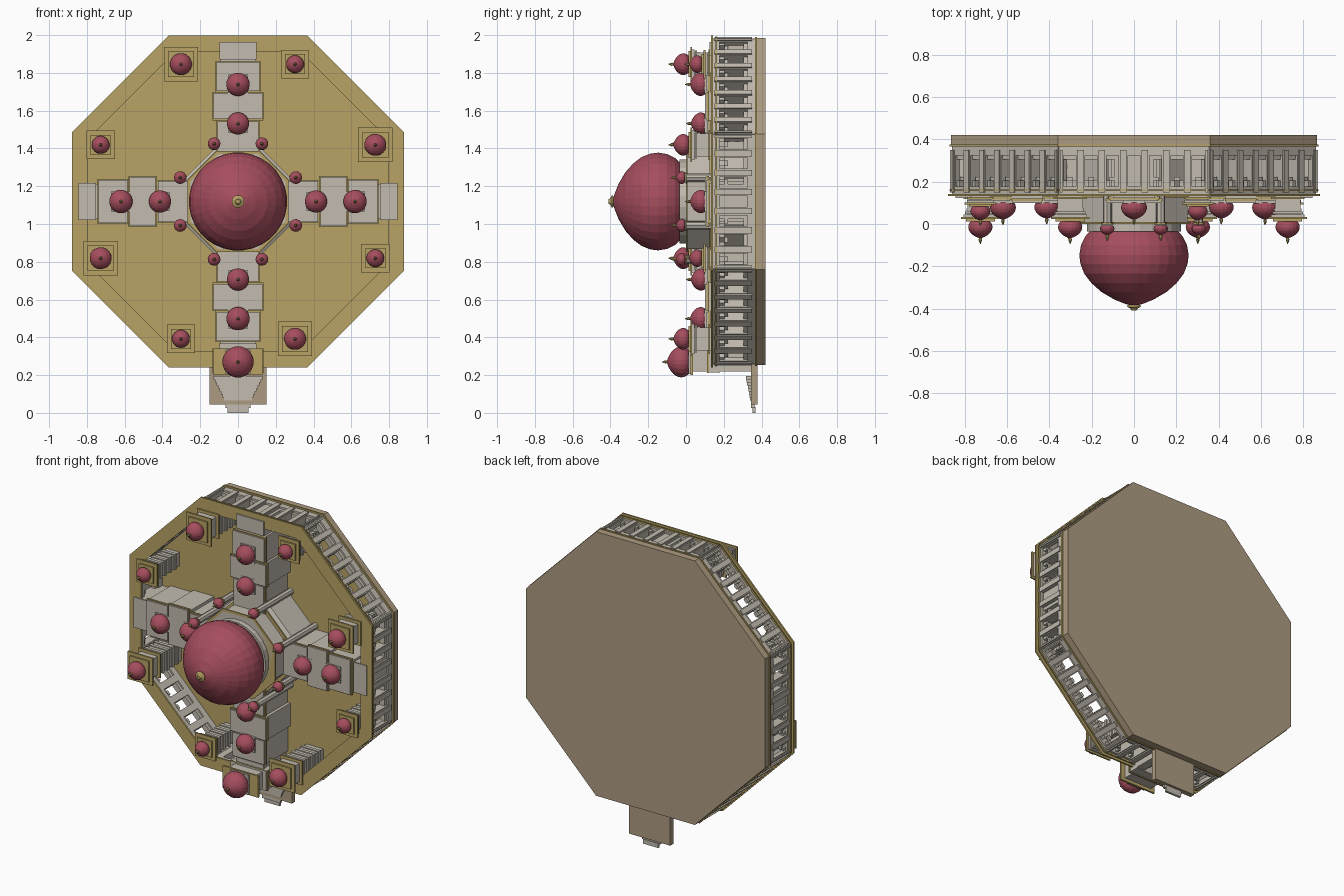
import bpy, bmesh, math
from mathutils import Matrix, Vector

CZ = 1.119                      # height of the plan centre
FLOOR, BACK = 0.366, 0.42       # depth of courtyard floor and of the base underside
APO = 1 / math.cos(math.pi / 8)  # octagon apothem to radius

cube = bpy.data.objects.get("Cube")
if cube:
    bpy.data.objects.remove(cube, do_unlink=True)


def material(name, rgb):
    m = bpy.data.materials.new(name)
    m.use_nodes = True
    m.diffuse_color = (*rgb, 1)
    m.node_tree.nodes["Principled BSDF"].inputs["Base Color"].default_value = (*rgb, 1)
    return m


RED = material("dome red", (0.38, 0.075, 0.11))
GOLD = material("old gold", (0.48, 0.37, 0.13))
STONE = material("pale stone", (0.54, 0.50, 0.43))
BROWN = material("base brown", (0.42, 0.33, 0.22))


def turn(deg):
    """Frame at the plan centre, turned about the depth axis."""
    return Matrix.Translation((0, 0, CZ)) @ Matrix.Rotation(math.radians(deg), 4, 'Y')


def at(x, z):
    return Matrix.Translation((x, 0, CZ + z))


def box(bm, frame, x, y, z):
    """Box from (low, high) pairs."""
    size = [b - a for a, b in (x, y, z)]
    mid = [(a + b) / 2 for a, b in (x, y, z)]
    m = frame @ Matrix.Translation(mid) @ Matrix.Diagonal((*size, 1))
    bmesh.ops.create_cube(bm, size=1, matrix=m)


def block(bm, frame, half, y):
    box(bm, frame, (-half, half), y, (-half, half))


def lathe(bm, frame, profile, n=24, ring=False):
    """Turn (radius, y) points about the depth axis; a ring is a closed profile."""
    loops = []
    for r, y in profile:
        loops.append([bm.verts.new(frame @ Vector((
            r * math.cos(2 * math.pi * (i + 0.5) / n), y,
            r * math.sin(2 * math.pi * (i + 0.5) / n)))) for i in range(n)])
    pairs = list(zip(loops, loops[1:]))
    if ring:
        pairs.append((loops[-1], loops[0]))
    else:
        bm.faces.new(loops[0])
        bm.faces.new(loops[-1])
    for a, b in pairs:
        for i in range(n):
            j = (i + 1) % n
            bm.faces.new((a[i], a[j], b[j], b[i]))


def octagon(bm, apothem, y0, y1, inner=0):
    if inner:
        pts = [(apothem, y0), (apothem, y1), (inner, y1), (inner, y0)]
    else:
        pts = [(apothem, y0), (apothem, y1)]
    lathe(bm, turn(0), [(r * APO, y) for r, y in pts], 8, bool(inner))


def finish(bm, name, mat):
    bmesh.ops.recalc_face_normals(bm, faces=bm.faces[:])
    mesh = bpy.data.meshes.new(name)
    bm.to_mesh(mesh)
    bm.free()
    mesh.materials.append(mat)
    ob = bpy.data.objects.new(name, mesh)
    bpy.context.collection.objects.link(ob)


DOME = [(0.78, 0), (0.89, 0.12), (0.97, 0.28), (1, 0.46), (0.98, 0.62), (0.91, 0.8),
        (0.78, 0.97), (0.6, 1.13), (0.36, 1.27), (0.16, 1.35), (0.05, 1.38)]


def dome(red, gold, frame, r, y, n=20):
    """Bulbous dome with a gold finial, rising towards the front."""
    lathe(red, frame, [(a * r, y - h * r) for a, h in DOME], n)
    tip = y - 1.36 * r
    lathe(gold, frame, [(0.007, tip), (0.009, tip - 0.01), (0.002, tip - 0.028)], 8)


domes, finials = bmesh.new(), bmesh.new()

# Base slab and courtyard floor
bm = bmesh.new()
octagon(bm, 0.866, FLOOR + 0.01, BACK)
finish(bm, "base_slab", BROWN)
bm = bmesh.new()
octagon(bm, 0.872, FLOOR, FLOOR + 0.01)
finish(bm, "courtyard_floor", GOLD)

# Arcaded perimeter wall with seven openings on each of eight sides
wall, ledge = bmesh.new(), bmesh.new()
SIDES, BAYS, HALF = 8, 7, 0.355
pitch = 2 * HALF / BAYS
for s in range(SIDES):
    f = turn(s * 45)
    span, depth = (-HALF, HALF), (0.805, 0.862)
    box(wall, f, span, (0.143, 0.178), depth)
    box(wall, f, span, (0.325, FLOOR), depth)
    box(wall, f, span, (0.305, 0.325), (0.815, 0.85))
    for i in range(BAYS + 1):
        x = -HALF + i * pitch
        lo, hi = max(x - 0.022, -HALF), min(x + 0.022, HALF)
        box(wall, f, (lo, hi), (0.17, 0.33), depth)
        box(wall, f, (lo + 0.006, hi - 0.006), (0.15, 0.35), (0.862, 0.87))
    for i in range(BAYS):
        x = -HALF + (i + 0.5) * pitch
        for side in (-1, 1):     # stepped brackets under each lintel
            a, b = sorted((x + side * 0.03, x + side * 0.012))
            box(wall, f, (a, b), (0.178, 0.205), (0.82, 0.85))
        box(wall, f, (x - 0.014, x + 0.014), (0.205, 0.222), (0.825, 0.845))
    box(ledge, f, (-0.358, 0.358), (0.156, 0.163), (0.86, 0.874))
finish(wall, "arcade_wall", STONE)
octagon(ledge, 0.88, 0.132, 0.143, 0.795)
finish(ledge, "wall_coping", GOLD)

# Four halls forming a cross, each of stepped blocks with gold cornices
HALLS = [(0.115, 0.11, 0.22, 0.43), (0.135, 0.10, 0.43, 0.58),
         (0.12, 0.108, 0.58, 0.745), (0.105, 0.124, 0.745, 0.85)]
halls, cornice = bmesh.new(), bmesh.new()
for k in range(4):
    f = turn(k * 90)
    for w, top, z0, z1 in HALLS:
        box(halls, f, (0.012 - w, w - 0.012), (top + 0.02, FLOOR), (z0, z1))
        box(halls, f, (0.006 - w, w - 0.006), (top, top + 0.012), (z0 + 0.006, z1 - 0.006))
        if z1 < 0.8:
            box(cornice, f, (-w, w), (top + 0.009, top + 0.021), (z0, z1))
    for z, r in ((0.413, 0.059), (0.62, 0.062)):
        fd = f @ Matrix.Translation((0, 0, z))
        block(halls, fd, r * 0.85, (0.098, 0.12))
        dome(domes, finials, fd, r, 0.107)
finish(halls, "cross_halls", STONE)
finish(cornice, "hall_cornices", GOLD)

# Central drum, rim and great dome
bm = bmesh.new()
lathe(bm, turn(0), [(r * APO, y) for r, y in
                    ((0.285, FLOOR), (0.285, 0.16), (0.252, 0.14), (0.252, 0.0))], 8)
lathe(bm, turn(0), [(0.225, 0.0), (0.225, -0.035)], 24)
finish(bm, "central_drum", STONE)
bm = bmesh.new()
octagon(bm, 0.268, 0.0, 0.009, 0.2)
octagon(bm, 0.272, 0.125, 0.134, 0.2)
finish(bm, "drum_rims", GOLD)
dome(domes, finials, turn(0), 0.26, -0.027, 32)
lathe(finials, turn(0), [(0.03, -0.383), (0.034, -0.392), (0.018, -0.4), (0.012, -0.41)], 12)

# Eight slim turrets round the drum
turrets, caps = bmesh.new(), bmesh.new()
for k in range(8):
    f = turn(22.5 + k * 45) @ Matrix.Translation((0, 0, 0.331))
    lathe(turrets, f, [(0.021, FLOOR), (0.021, 0.0)], 8)
    lathe(caps, f, [(0.03, -0.002), (0.03, 0.006)], 8)
    dome(domes, finials, f, 0.034, -0.006, 12)
finish(turrets, "drum_turrets", STONE)
finish(caps, "turret_caps", GOLD)

# Eight corner kiosks, alternately tall and short
piers, slabs = bmesh.new(), bmesh.new()
for sx in (-1, 1):
    for sz in (-1, 1):
        for x, z, tall in ((0.302, 0.727, sx != sz), (0.727, 0.3, sx == sz)):
            f = at(sx * x, sz * z)
            half, top, r = (0.091, 0.013, 0.058) if tall else (0.075, 0.082, 0.047)
            block(slabs, f, half, (top + 0.01, top + 0.02))
            block(slabs, f, half - 0.022, (top, top + 0.011))
            block(slabs, f, half - 0.012, (0.118, 0.128))
            block(piers, f, half - 0.03, (top + 0.02, FLOOR))
            for step in range(3):
                y = top + 0.02 + step * 0.014
                block(piers, f, half - 0.012 - step * 0.007, (y, y + 0.012))
            for step in range(4):
                y = 0.16 + step * 0.05
                block(piers, f, half - 0.024, (y, y + 0.022))
            dome(domes, finials, f, r, top)
finish(piers, "kiosk_piers", STONE)
finish(slabs, "kiosk_slabs", GOLD)

# Entrance gate with jambs, lintel and its own dome
f = at(0, -0.849)
gate, gate_slab = bmesh.new(), bmesh.new()
for s in (-1, 1):
    a, b = sorted((s * 0.07, s * 0.128))
    box(gate, f, (a, b), (0.17, FLOOR), (-0.05, 0.07))
box(gate, f, (-0.128, 0.128), (0.11, 0.18), (-0.055, 0.07))
box(gate, f, (-0.1, 0.1), (0.035, 0.12), (-0.05, 0.06))
block(gate, f, 0.065, (0.012, 0.03))
box(gate_slab, f, (-0.13, 0.13), (0.024, 0.036), (-0.07, 0.072))
box(gate_slab, f, (-0.135, 0.135), (0.112, 0.121), (-0.06, 0.072))
dome(domes, finials, f, 0.083, 0.014)
finish(gate, "entrance_gate", STONE)
finish(gate_slab, "gate_slabs", GOLD)

# Entrance ramp and narrowing steps
bm = bmesh.new()
box(bm, Matrix(), (-0.15, 0.15), (0.345, 0.378), (0.045, 0.26))
finish(bm, "entrance_ramp", BROWN)
bm = bmesh.new()
for i in range(8):
    w, z = 0.13 - i * 0.008, 0.18 - i * 0.016
    box(bm, Matrix(), (-w, w), (0.318 + i * 0.003, 0.35), (z - 0.002, z + 0.016))
box(bm, Matrix(), (-0.066, 0.066), (0.345, 0.362), (0.025, 0.05))
box(bm, Matrix(), (-0.055, 0.055), (0.352, 0.367), (0.0, 0.03))
finish(bm, "entrance_steps", STONE)

finish(domes, "domes", RED)
finish(finials, "finials", GOLD)
